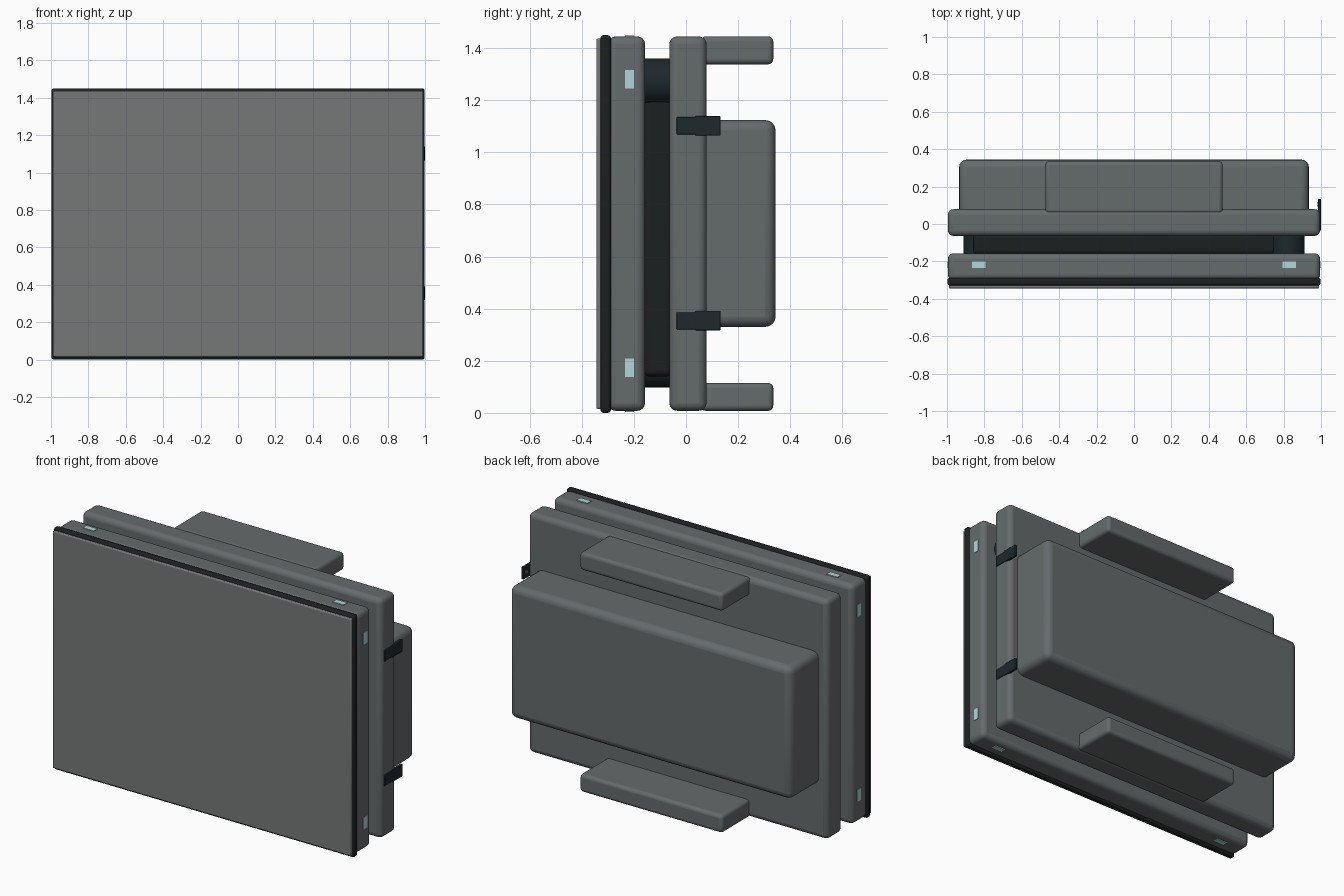
import bpy, bmesh, math
from mathutils import Matrix, Vector

if "Cube" in bpy.data.objects:
    bpy.data.objects.remove(bpy.data.objects["Cube"])


def material(name, rgb):
    m = bpy.data.materials.new(name)
    m.diffuse_color = (*rgb, 1)
    m.use_nodes = True
    m.node_tree.nodes["Principled BSDF"].inputs["Base Color"].default_value = m.diffuse_color
    return m


CASE = material("case_grey", (0.13, 0.145, 0.15))
GLASS = material("screen_grey", (0.18, 0.19, 0.19))
BLACK = material("rubber_black", (0.012, 0.014, 0.015))
STEEL = material("dark_steel", (0.013, 0.021, 0.026))
CYAN = material("pale_cyan", (0.43, 0.68, 0.69))


def finish(name, bm, mat, bevel=0, segments=4):
    me = bpy.data.meshes.new(name)
    bm.to_mesh(me)
    bm.free()
    ob = bpy.data.objects.new(name, me)
    bpy.context.collection.objects.link(ob)
    me.materials.append(mat)
    if bevel:
        mod = ob.modifiers.new("rounding", 'BEVEL')
        mod.width, mod.segments = bevel, segments
        mod.limit_method = 'ANGLE'
    bpy.ops.object.select_all(action='DESELECT')
    ob.select_set(True)
    bpy.context.view_layer.objects.active = ob
    bpy.ops.object.shade_smooth_by_angle(angle=math.radians(35))
    return ob


def box(name, x, y, z, mat, bevel=0, segments=4):
    """Box from (min, max) pairs."""
    bm = bmesh.new()
    size = [b - a for a, b in (x, y, z)]
    mid = Vector([(a + b) / 2 for a, b in (x, y, z)])
    bmesh.ops.create_cube(bm, size=1, matrix=Matrix.Translation(mid) @ Matrix.Diagonal((*size, 1)))
    return finish(name, bm, mat, bevel, segments)


def cylinder(name, centre, radius, depth, axis, mat):
    bm = bmesh.new()
    rot = Matrix.Rotation(math.pi / 2, 4, 'X' if axis == 'Y' else 'Y')
    bmesh.ops.create_cone(bm, cap_ends=True, segments=40, radius1=radius, radius2=radius,
                          depth=depth, matrix=Matrix.Translation(centre) @ rot)
    return finish(name, bm, mat)


# Front half: screen, gasket and casing
box("screen", (-0.99, 0.99), (-0.344, -0.31), (0.015, 1.437), GLASS, 0.006, 2)
box("gasket", (-0.998, 0.998), (-0.329, -0.288), (0.0, 1.45), BLACK, 0.014)
box("front_casing", (-0.995, 0.995), (-0.30, -0.157), (0.008, 1.445), CASE, 0.03)

# Joint between the halves: core pad and two diagonal bosses
box("core_pad", (-0.86, 0.86), (-0.165, -0.05), (0.14, 1.312), BLACK, 0.025)
for name, x, z in (("upper_boss", 0.823, 1.272), ("lower_boss", -0.823, 0.186)):
    cylinder(name, (x, -0.108, z), 0.088, 0.12, 'Y', STEEL)

# Back half: casing, rear housing, top and bottom ledges
box("rear_casing", (-0.995, 0.995), (-0.064, 0.079), (0.008, 1.445), CASE, 0.03)
box("rear_housing", (-0.935, 0.935), (0.03, 0.344), (0.33, 1.124), CASE, 0.04)
for name, z in (("top_ledge", (1.338, 1.445)), ("bottom_ledge", (0.008, 0.115))):
    box(name, (-0.474, 0.474), (0.055, 0.335), z, CASE, 0.02)

# Side latches on the right edge
for name, z in (("upper_latch", 1.102), ("lower_latch", 0.354)):
    box(name + "_base", (0.975, 0.999), (-0.036, 0.045), (z - 0.034, z + 0.034), STEEL, 0.003, 2)
    box(name + "_flap", (0.985, 1.0), (0.035, 0.133), (z - 0.037, z + 0.037), STEEL, 0.003, 2)
    cylinder(name + "_pin", (0.985, 0.106, z), 0.012, 0.01, 'X', CASE)

# Small contact tabs around the front casing edges
for i, s in enumerate((-1, 1)):
    xs = sorted((s * 0.98, s * 0.998))
    zs = (0.003, 0.03) if s < 0 else (1.42, 1.449)
    for j, t in enumerate((-1, 1)):
        zc, xc = 0.727 + t * 0.554, t * 0.829
        box(f"side_contact_{i}{j}", xs, (-0.235, -0.2), (zc - 0.036, zc + 0.036), CYAN)
        box(f"edge_contact_{i}{j}", (xc - 0.036, xc + 0.036), (-0.235, -0.2), zs, CYAN)
